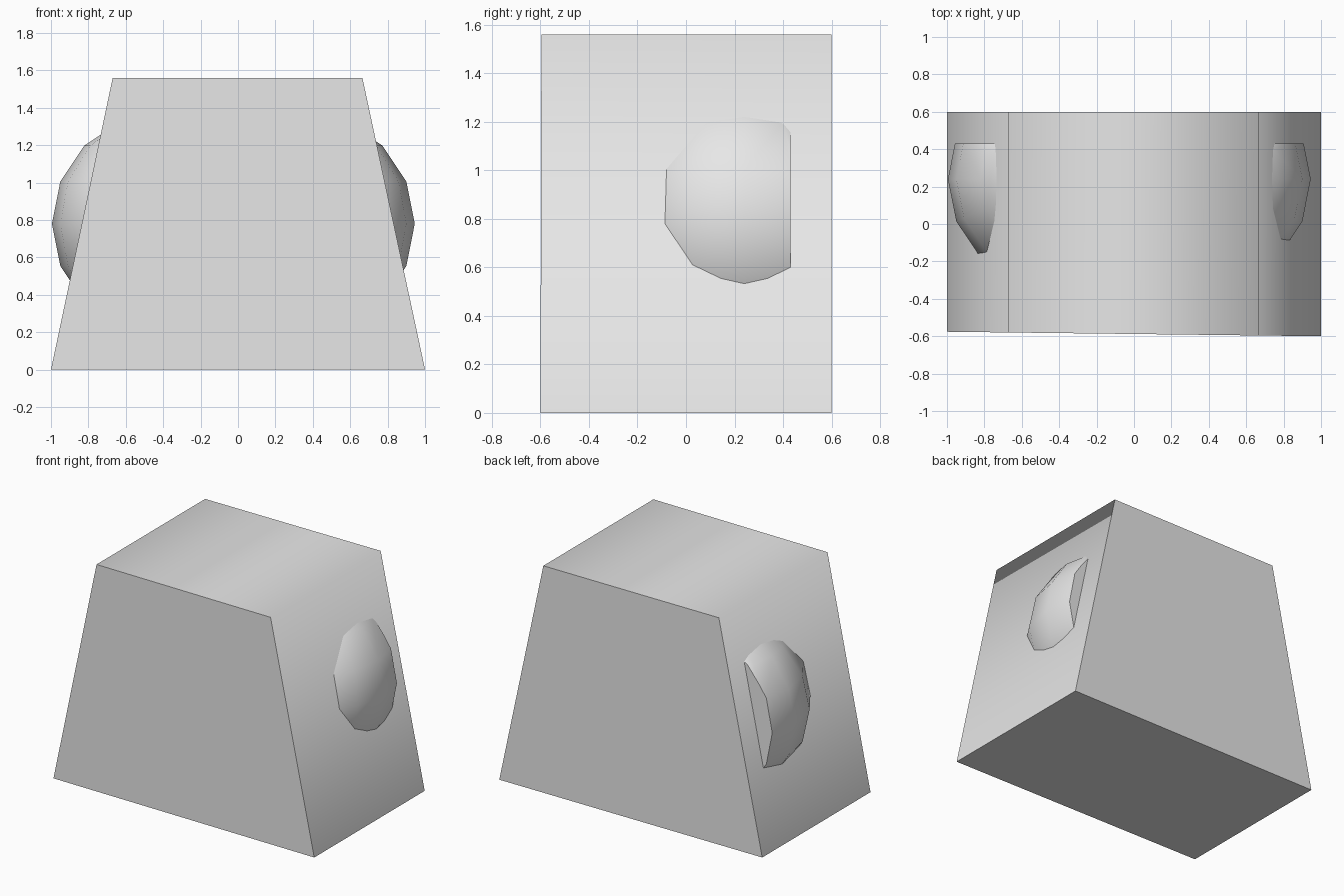
import bpy
import bmesh
import math
from mathutils import Matrix

default = bpy.data.objects.get("Cube")
if default:
    bpy.data.objects.remove(default, do_unlink=True)

grey = bpy.data.materials.new("light_grey")
grey.use_nodes = True
colour = (0.8, 0.8, 0.8, 1)
grey.diffuse_color = colour
grey.node_tree.nodes["Principled BSDF"].inputs["Base Color"].default_value = colour


def finish(bm, name, angle):
    """Turn a bmesh into a smooth-shaded object with sharp edges kept."""
    bmesh.ops.recalc_face_normals(bm, faces=bm.faces[:])
    mesh = bpy.data.meshes.new(name)
    bm.to_mesh(mesh)
    bm.free()
    mesh.materials.append(grey)
    obj = bpy.data.objects.new(name, mesh)
    bpy.context.collection.objects.link(obj)
    bpy.ops.object.select_all(action="DESELECT")
    obj.select_set(True)
    bpy.context.view_layer.objects.active = obj
    bpy.ops.object.shade_smooth_by_angle(angle=math.radians(angle))
    return obj


# Tapered block: trapezoid profile run from front to back, rounded shading on top
profile = [(-1, 0), (1, 0), (0.665, 1.56), (-0.67, 1.56)]
bm = bmesh.new()
front = [bm.verts.new((x, -0.588 - 0.012 * x, z)) for x, z in profile]
back = [bm.verts.new((x, 0.6, z)) for x, z in profile]
bm.faces.new(front)
bm.faces.new(back[::-1])
for i in range(4):
    j = (i + 1) % 4
    bm.faces.new((front[j], front[i], back[i], back[j]))
finish(bm, "tapered_block", 82)

# Side domes: faceted spheres set into the sides, cut flat towards the back
for name, x in (("left_dome", 0.355), ("right_dome", -0.405)):
    bm = bmesh.new()
    bmesh.ops.create_uvsphere(bm, u_segments=16, v_segments=8, radius=0.59,
                              matrix=Matrix.Translation((x, 0.24, 0.78)))
    cut = bmesh.ops.bisect_plane(bm, geom=bm.verts[:] + bm.edges[:] + bm.faces[:],
                                 plane_co=(0, 0.43, 0), plane_no=(0, 1, 0),
                                 clear_outer=True)
    rim = [e for e in cut["geom_cut"] if isinstance(e, bmesh.types.BMEdge)]
    bmesh.ops.contextual_create(bm, geom=rim)
    finish(bm, name, 40)
